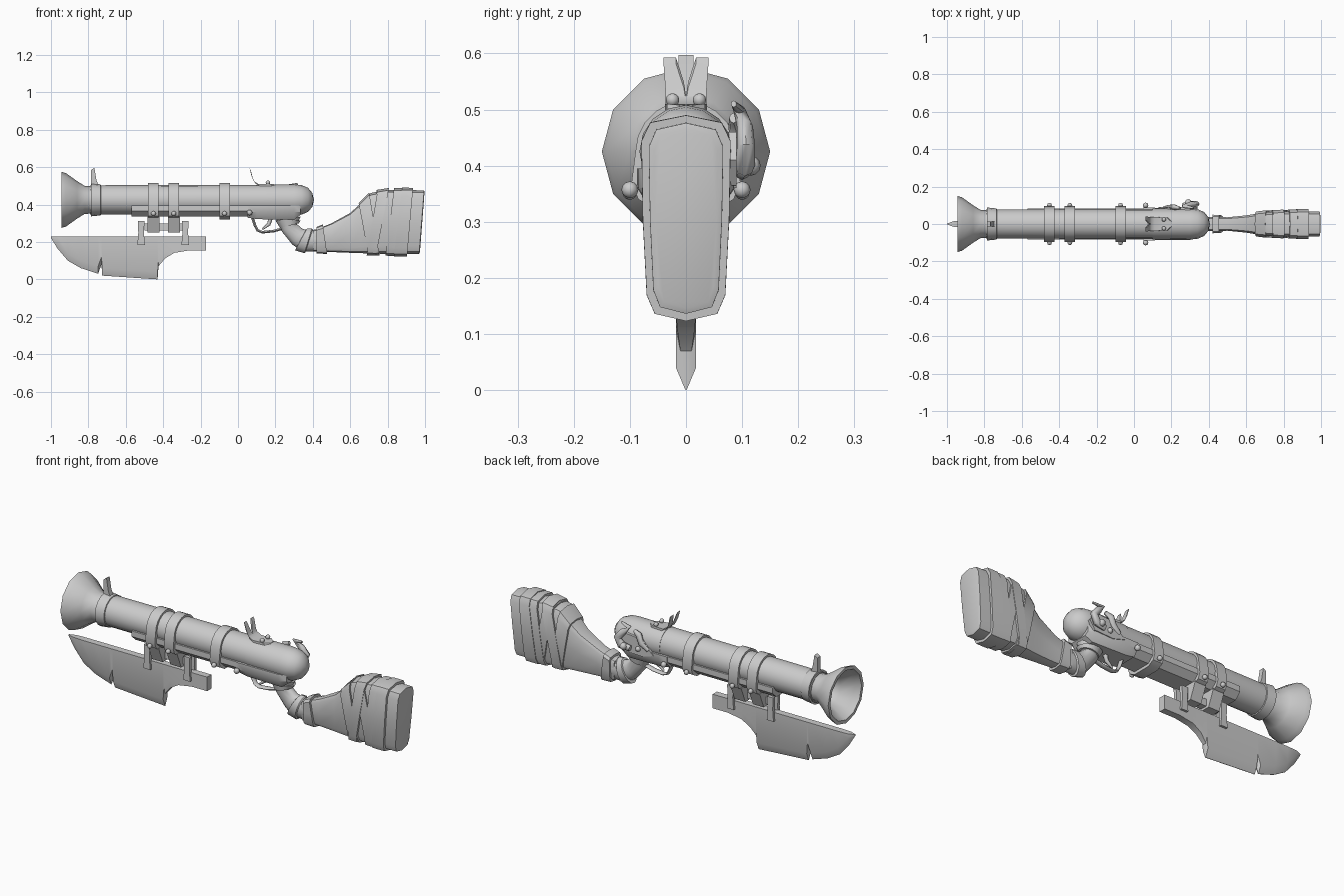
import bpy, bmesh, math
from mathutils import Vector

if "Cube" in bpy.data.objects:
    bpy.data.objects.remove(bpy.data.objects["Cube"])

AX = 0.425  # barrel axis height


def finish(name, bm, angle=35):
    bmesh.ops.remove_doubles(bm, verts=bm.verts, dist=1e-5)
    bmesh.ops.recalc_face_normals(bm, faces=bm.faces)
    me = bpy.data.meshes.new(name)
    bm.to_mesh(me)
    bm.free()
    ob = bpy.data.objects.new(name, me)
    bpy.context.collection.objects.link(ob)
    bpy.ops.object.select_all(action='DESELECT')
    ob.select_set(True)
    bpy.context.view_layer.objects.active = ob
    bpy.ops.object.shade_smooth_by_angle(angle=math.radians(angle))
    return ob


def skin(name, rings, caps=True, loop=False, angle=35):
    """Bridge a list of equal-length point rings."""
    bm = bmesh.new()
    R = [[bm.verts.new(p) for p in r] for r in rings]
    n = len(R[0])
    pairs = list(zip(R, R[1:])) + ([(R[-1], R[0])] if loop else [])
    for a, b in pairs:
        for i in range(n):
            j = (i + 1) % n
            bm.faces.new((a[i], a[j], b[j], b[i]))
    if caps and not loop:
        bm.faces.new(R[0])
        bm.faces.new(R[-1])
    return finish(name, bm, angle)


def lathe(name, prof, n=16, loop=False):
    rings = [[(x, r * math.cos(2 * math.pi * i / n), AX + r * math.sin(2 * math.pi * i / n))
              for i in range(n)] for x, r in prof]
    return skin(name, rings, loop=loop)


def prism_x(name, outline, x0, x1):
    return skin(name, [[(x, y, z) for y, z in outline] for x in (x0, x1)])


def prism_y(name, outline, y0, y1):
    return skin(name, [[(x, y, z) for x, z in outline] for y in (y0, y1)])


def box(name, x0, x1, y0, y1, z0, z1):
    return prism_x(name, [(y0, z0), (y1, z0), (y1, z1), (y0, z1)], x0, x1)


def bolt(name, x, y, z, r=0.013):
    bm = bmesh.new()
    bmesh.ops.create_uvsphere(bm, u_segments=8, v_segments=6, radius=r)
    bmesh.ops.translate(bm, verts=bm.verts, vec=(x, y, z))
    return finish(name, bm, 60)


def tube(name, pts, rad, flat=1.0):
    """Round bar along points, radius per point, flat scales it in y."""
    rings = []
    P = [Vector(p) for p in pts]
    for i, p in enumerate(P):
        t = (P[min(i + 1, len(P) - 1)] - P[max(i - 1, 0)]).normalized()
        side = Vector((0, 1, 0))
        up = t.cross(side).normalized()
        rings.append([p + side * math.cos(a) * rad[i] * flat + up * math.sin(a) * rad[i]
                      for a in (k * math.pi / 4 for k in range(8))])
    return skin(name, rings, angle=50)


ROUND = [(math.sin(k * math.pi / 7), math.cos(k * math.pi / 7)) for k in range(8)]
STOCK = [(0, 1), (.8, .93), (1, .75), (.97, 0), (.88, -.75), (.7, -.93), (0, -1)]


def full(shape):
    return shape + [(-u, v) for u, v in shape[-2:0:-1]]


def section(shape, xt, zt, xb, zb, hw, s=0.0):
    """Cross-section between a top and a bottom point, grown by s."""
    t, b = Vector((xt, 0, zt)), Vector((xb, 0, zb))
    c, h = (t + b) / 2, (t - b) / 2
    h *= 1 + s / h.length
    return [c + h * v + Vector((0, u * (hw + s), 0)) for u, v in full(shape)]


# barrel with flared, hollow muzzle
lathe("muzzle_flare", [(-.7, .07), (-.82, .075), (-.86, .1), (-.92, .143), (-.945, .15),
                       (-.945, .132), (-.915, .118), (-.86, .078), (-.81, .06), (-.7, .06)], 12)
lathe("barrel", [(-.79, .078), (.12, .08)])
lathe("receiver", [(.1, .082), (.3, .083), (.34, .079), (.375, .064), (.397, .037), (.405, .006)])
lathe("muzzle_ring", [(-.785, .07), (-.785, .088), (-.735, .083), (-.73, .07)])
prism_y("front_sight", [(-.785, .49), (-.785, .585), (-.768, .597), (-.757, .53), (-.74, .49)], -.013, .013)

# fore-end under the barrel and lower receiver
prism_x("fore_end", [(-.083, .395), (-.083, .365), (-.05, .335), (.05, .335), (.083, .365), (.083, .395)], -.57, .06)
skin("lower_receiver", [[(x, s * w, z) for s, z in ((-1, .395), (-1, .36), (-.7, zb), (.7, zb), (1, .36), (1, .395))]
                        for x, w, zb in ((.05, .087, .33), (.1, .087, .322), (.3, .085, .318), (.335, .07, .345))])

# straps around the barrel with bolts
strap = [(.09 * math.cos(a), AX + .09 * math.sin(a)) for a in (k * math.pi / 10 for k in range(11))]
strap += [(-.097, .37), (-.085, .34), (-.05, .32), (.05, .32), (.085, .34), (.097, .37)]
for i, x in enumerate((-.452, -.343, -.072)):
    prism_x(f"strap_{i}", strap, x - .028, x + .028)
    for s in (-1, 1):
        bolt(f"strap_bolt_{i}_{s}", x, s * .1, .352)
    if i < 2:
        prism_x(f"clamp_{i}", [(-.07, .335), (-.035, .25), (.035, .25), (.07, .335)], x - .032, x + .032)
for s in (-1, 1):
    bolt(f"receiver_bolt_{s}", .062, s * .1, .357, .015)

# blade hangers
box("clamp_bar", -.5, -.29, -.018, .018, .262, .3)
for i, x in enumerate((-.518, -.282)):
    for s in (-1, 1):
        skin(f"hanger_{i}_{s}", [[(x + a * w, s * y, z) for a, y in ((-1, .012), (1, .012), (1, .03), (-1, .03))]
                                 for z, w in ((.185, .02), (.25, .015), (.312, .018))])

# bayonet blade: x, bottom height, half thickness, bottom half thickness
blade = [(-1, .222, .002, .001), (-.965, .165, .015, .001), (-.91, .1, .018, .001), (-.84, .06, .018, .001),
         (-.748, .03, .018, .001), (-.73, .08, .018, .001), (-.726, .02, .018, .001), (-.43, 0, .018, .001),
         (-.425, .07, .018, .01), (-.39, .112, .018, .016), (-.34, .142, .018, .018),
         (-.26, .155, .018, .018), (-.17, .155, .018, .018)]
rings = []
for x, zb, w, e in blade:
    m = min(zb + .04, .226)
    rings.append([(x, -w, .23), (x, -w, m), (x, -e, zb), (x, e, zb), (x, w, m), (x, w, .23)])
skin("blade", rings, angle=30)

# curved wrist and stock
skin("wrist", [section(ROUND, *s) for s in ((.335, .335, .2, .33, .045), (.315, .295, .235, .255, .036),
     (.345, .27, .29, .187, .037), (.38, .262, .34, .15, .04), (.43, .268, .42, .15, .038))], angle=50)
KEYS = [(.40, .26, .152, .038), (.5, .30, .146, .036), (.6, .355, .142, .046), (.66, .41, .14, .056),
        (.71, .462, .138, .064), (.8, .478, .136, .067), (1.0, .476, .136, .066)]


def stock_at(x):
    for a, b in zip(KEYS, KEYS[1:]):
        if x <= b[0]:
            f = (x - a[0]) / (b[0] - a[0])
            return [p + (q - p) * f for p, q in zip(a, b)]
    return KEYS[-1]


def stock_section(xt, xb, s=0.0):
    t, b = stock_at(xt), stock_at(xb)
    return section(STOCK, xt, t[1], xb, b[2], (t[3] + b[3]) / 2, s)


slices = [(k[0], k[0]) for k in KEYS[:-1]] + [(.94, .93), (.995, .968)]
skin("stock", [stock_section(*p) for p in slices] + [stock_section(.998, .972, -.01)], angle=40)


def wrap(name, xt, xb, wt, wb, s):
    a, b = (xt - wt, xb - wb), (xt + wt, xb + wb)
    skin(name, [stock_section(*a, -.004), stock_section(*a, s),
                stock_section(*b, s), stock_section(*b, -.004)], loop=True)


# cloth wraps and metal collars on the stock
for i, w in enumerate(((.675, .725, .028, .03, .009), (.775, .715, .03, .025, .011), (.765, .83, .025, .03, .008),
                       (.855, .815, .022, .025, .010), (.905, .87, .03, .035, .013))):
    wrap(f"stock_wrap_{i}", *w)
wrap("stock_collar", .437, .447, .018, .028, .012)
skin("wrist_collar", [section(ROUND, *s) for s in ((.365, .268, .31, .165, .042), (.37, .273, .305, .155, .046),
     (.395, .272, .355, .14, .046), (.4, .268, .36, .145, .04))])
skin("wrist_cap", [section(ROUND, *s) for s in ((.335, .315, .2, .315, .05), (.325, .3, .225, .275, .046))])

# notched rear sight: x, z, inner y, outer y
rear = [(.2, .508, 0, .012), (.175, .51, 0, .034), (.11, .51, 0, .037), (.085, .525, 0, .036),
        (.073, .55, .004, .037), (.062, .593, .018, .04)]
for s in (-1, 1):
    skin(f"rear_sight_{s}", [[(x, s * a, z), (x, s * b, z), (x + .007, s * b, z - .011), (x + .007, s * a, z - .011)]
                             for x, z, a, b in rear])
    bolt(f"rear_sight_bolt_{s}", .16, s * .024, .517, .012)

# lock and hammer on the back side
prism_y("lock_plate", [(.13, .38), (.2, .36), (.31, .365), (.34, .41), (.3, .46), (.2, .45)], .06, .09)
tube("hammer", [(.26, .1, .39), (.31, .105, .4), (.33, .107, .435), (.3, .105, .47), (.27, .095, .5), (.32, .085, .51)],
     [.016, .022, .02, .018, .014, .006], .8)
tube("frizzen", [(.16, .088, .4), (.2, .092, .43), (.215, .09, .47), (.245, .085, .485)], [.01, .016, .018, .01], .8)
bolt("hammer_bolt", .29, .115, .4, .018)
bolt("lock_bolt", .22, .09, .395, .014)

# trigger and guard
tube("trigger", [(.175, .33, 0), (.165, .295, 0), (.13, .265, 0)] and
     [(.175, 0, .33), (.165, 0, .295), (.13, 0, .268)], [.012, .01, .005])
tube("trigger_guard", [(.075, 0, .335), (.09, 0, .29), (.105, 0, .262), (.13, 0, .252), (.19, 0, .258), (.25, 0, .275)],
     [.007] * 6, 2.2)
